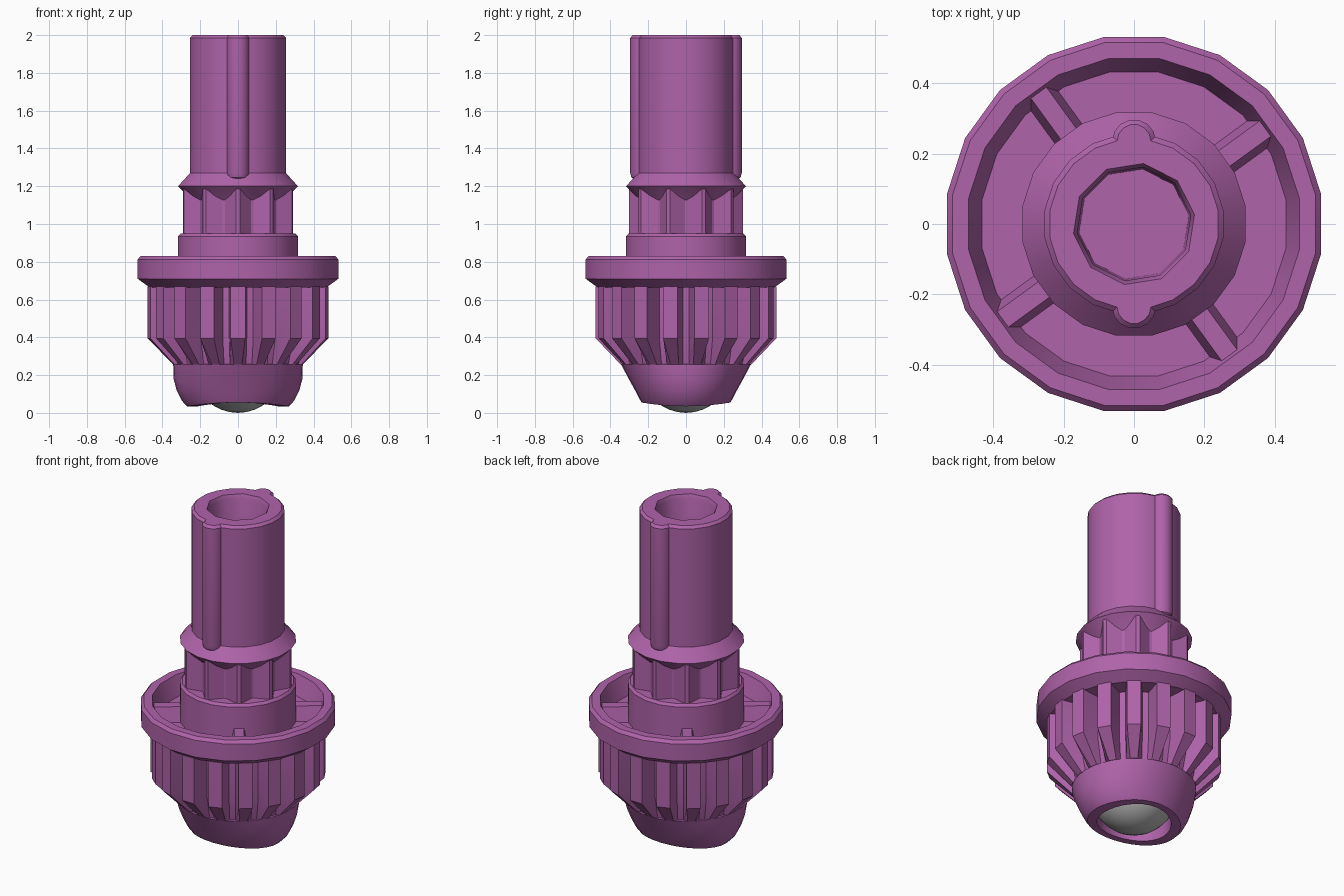
import bpy, bmesh, math
from math import cos, sin, radians, pi
from mathutils import Matrix

if "Cube" in bpy.data.objects:
    bpy.data.objects.remove(bpy.data.objects["Cube"])


def material(name, color):
    m = bpy.data.materials.new(name)
    m.diffuse_color = (*color, 1)
    m.use_nodes = True
    m.node_tree.nodes["Principled BSDF"].inputs["Base Color"].default_value = m.diffuse_color
    return m


PURPLE = material("purple_plastic", (0.43, 0.125, 0.40))
GREY = material("grey_ball", (0.47, 0.47, 0.47))


def finish(bm, name, mat=PURPLE, angle=30):
    bmesh.ops.recalc_face_normals(bm, faces=bm.faces)
    mesh = bpy.data.meshes.new(name)
    bm.to_mesh(mesh)
    bm.free()
    mesh.materials.append(mat)
    ob = bpy.data.objects.new(name, mesh)
    bpy.context.collection.objects.link(ob)
    bpy.ops.object.select_all(action='DESELECT')
    ob.select_set(True)
    bpy.context.view_layer.objects.active = ob
    bpy.ops.object.shade_smooth_by_angle(angle=radians(angle))
    return ob


def loft(name, rings, mat=PURPLE, angle=30):
    """Skin a stack of equal-length point rings and cap both ends."""
    bm = bmesh.new()
    rows = [[bm.verts.new(p) for p in ring] for ring in rings]
    n = len(rows[0])
    for a, b in zip(rows, rows[1:]):
        for i in range(n):
            j = (i + 1) % n
            bm.faces.new((a[i], a[j], b[j], b[i]))
    bm.faces.new(rows[0][::-1])
    bm.faces.new(rows[-1])
    return finish(bm, name, mat, angle)


def turned(profile, sides=20):
    """Rings of an (r, z) profile turned about z."""
    ts = [2 * pi * (i + 0.5) / sides for i in range(sides)]
    return [[(r * cos(t), r * sin(t), z) for t in ts] for r, z in profile]


def gear(name, teeth, root_half, levels):
    """Toothed column; levels are (z, tip radius, root radius, tip half angle)."""
    rings = []
    for z, tip, root, tip_half in levels:
        ring = []
        for k in range(teeth):
            c = -90 + 360 * k / teeth
            for off, r in ((-root_half, root), (-tip_half, tip), (tip_half, tip), (root_half, root)):
                t = radians(c + off)
                ring.append((r * cos(t), r * sin(t), z))
        rings.append(ring)
    return loft(name, rings, angle=20)


# Hollow shaft with its flared collar; the bore is ten-sided
rings = turned([
    (0.22, 1.09), (0.24, 1.12), (0.321, 1.20), (0.257, 1.27),
    (0.257, 1.985), (0.242, 2.0)])
for r, z in ((0.174, 2.0), (0.163, 1.975), (0.157, 1.15)):
    ring = turned([(r, z)])[0]
    for i in range(1, 20, 2):
        a, b = ring[i - 1], ring[(i + 1) % 20]
        ring[i] = ((a[0] + b[0]) / 2, (a[1] + b[1]) / 2, z)
    rings.append(ring)
loft("shaft_and_collar", rings, angle=40)

# Rounded key along the front and back of the shaft
for side, label in ((-1, "front_key"), (1, "back_key")):
    rings = []
    for r, z in ((0.035, 1.232), (0.056, 1.247), (0.062, 1.27), (0.062, 1.985), (0.048, 2.0)):
        rings.append([(r * cos(2 * pi * i / 14), side * 0.235 + r * sin(2 * pi * i / 14), z)
                      for i in range(14)])
    loft(label, rings)

# Small star gear below the collar
gear("upper_gear", 10, 16.5, [(0.92, 0.303, 0.245, 2), (1.185, 0.303, 0.245, 2)])

# Hub and dished flange in one turned piece
loft("hub_and_flange", turned([
    (0.36, 0.665), (0.475, 0.665), (0.538, 0.71), (0.538, 0.812), (0.522, 0.83),
    (0.475, 0.83), (0.437, 0.72), (0.321, 0.72), (0.321, 0.935), (0.308, 0.95)]))

# Four tapered spokes in the flange dish
for k in range(4):
    bm = bmesh.new()
    section = ((-0.05, 0.71), (0.05, 0.71), (0.027, 0.805), (-0.027, 0.805))
    ends = [[bm.verts.new((x, y, z)) for y, z in section] for x in (0.29, 0.465)]
    for i in range(4):
        j = (i + 1) % 4
        bm.faces.new((ends[0][i], ends[0][j], ends[1][j], ends[1][i]))
    bm.faces.new(ends[0][::-1])
    bm.faces.new(ends[1])
    bm.transform(Matrix.Rotation(radians(36 + 90 * k), 4, 'Z'))
    finish(bm, f"spoke_{k + 1}")

# Large gear with bevelled, narrowing lower tooth ends
gear("lower_gear", 18, 7.3, [
    (0.255, 0.345, 0.335, 3.5), (0.395, 0.48, 0.365, 4.6), (0.67, 0.48, 0.365, 4.6)])

# Nose: round at the top, pinched front to back, with a wavy lip and open socket
N = 32
nose = []
for z, rx, ry, wave in (
        (0.265, 0.325, 0.325, 0), (0.255, 0.343, 0.343, 0), (0.18, 0.341, 0.303, 0),
        (0.12, 0.325, 0.270, 0), (0.075, 0.298, 0.247, 0.01), (0.055, 0.27, 0.235, 0.02),
        (0.055, 0.21, 0.195, 0.02), (0.14, 0.205, 0.19, 0)):
    ring = []
    for i in range(N):
        t = 2 * pi * i / N
        ring.append((rx * cos(t), ry * sin(t), z - wave * cos(t) ** 2))
    nose.append(ring)
loft("nose", nose, angle=40)

# Ball in the socket
bm = bmesh.new()
bmesh.ops.create_uvsphere(bm, u_segments=24, v_segments=16, radius=0.24,
                          matrix=Matrix.Translation((0, 0, 0.24)))
finish(bm, "ball", GREY)
